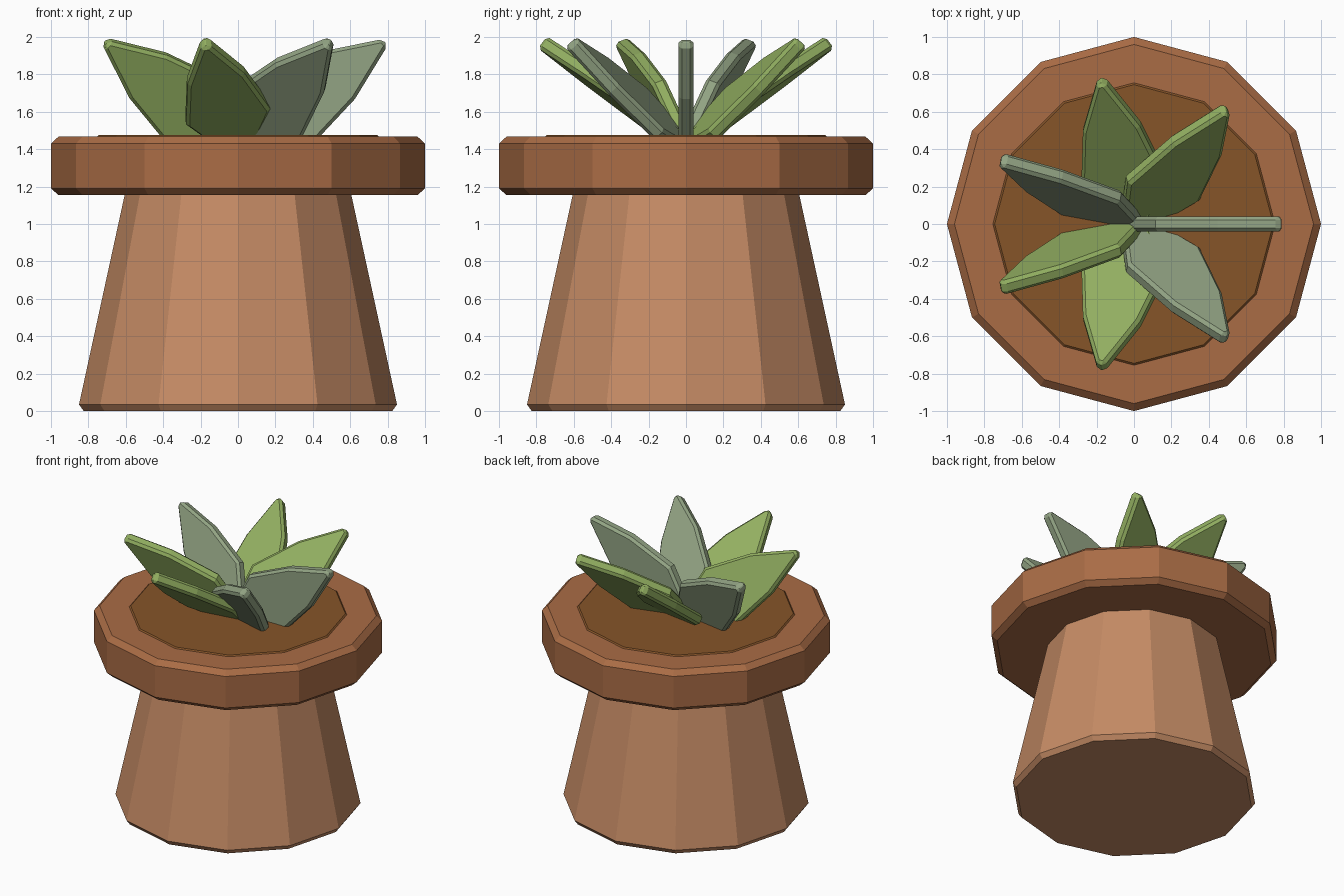
import bpy, bmesh, math
from mathutils import Matrix

if "Cube" in bpy.data.objects:
    bpy.data.objects.remove(bpy.data.objects["Cube"])


def material(name, rgb):
    m = bpy.data.materials.new(name)
    m.diffuse_color = (*rgb, 1)
    m.use_nodes = True
    m.node_tree.nodes["Principled BSDF"].inputs["Base Color"].default_value = m.diffuse_color
    return m


def finish(name, bm, mat):
    bmesh.ops.recalc_face_normals(bm, faces=bm.faces)
    mesh = bpy.data.meshes.new(name)
    bm.to_mesh(mesh)
    bm.free()
    mesh.materials.append(mat)
    ob = bpy.data.objects.new(name, mesh)
    bpy.context.collection.objects.link(ob)
    return ob


def turned(name, profile, mat, sides=12):
    """Closed faceted solid from (radius, z) points, bottom to top."""
    bm = bmesh.new()
    rings = [[bm.verts.new((r * math.cos(math.tau * i / sides),
                            r * math.sin(math.tau * i / sides), z))
              for i in range(sides)] for r, z in profile]
    for lo, hi in zip(rings, rings[1:]):
        for i in range(sides):
            j = (i + 1) % sides
            bm.faces.new((lo[i], lo[j], hi[j], hi[i]))
    bm.faces.new(rings[0][::-1])
    bm.faces.new(rings[-1])
    return finish(name, bm, mat)


clay = material("clay", (0.56, 0.26, 0.13))
dark_clay = material("dark_clay", (0.40, 0.15, 0.06))
earth = material("earth", (0.24, 0.09, 0.022))
green = material("green", (0.29, 0.43, 0.12))
sage = material("sage", (0.29, 0.37, 0.23))

# Pot body, rim and soil
turned("pot_body", [(0.825, 0), (0.85, 0.035), (0.605, 1.16), (0.595, 1.2)], clay)
turned("pot_rim", [(0.96, 1.155), (1, 1.19), (1, 1.43), (0.96, 1.467)], dark_clay)
turned("soil", [(0.755, 1.4), (0.755, 1.467), (0.745, 1.475)], earth)

# Leaves: one flat blade tipped outwards in seven directions
HALF = [(0.08, 0), (0.23, 0.30), (0.155, 0.655), (0.022, 0.96)]
OUTLINE = HALF + [(-u, s) for u, s in reversed(HALF)]
COUNT, TILT, THICK = 7, 0.96, 0.08

for k in range(COUNT):
    bm = bmesh.new()
    face = bm.faces.new([bm.verts.new((u, -THICK / 2, s)) for u, s in OUTLINE])
    ext = bmesh.ops.extrude_face_region(bm, geom=[face], use_keep_orig=True)
    moved = [g for g in ext["geom"] if isinstance(g, bmesh.types.BMVert)]
    bmesh.ops.translate(bm, vec=(0, THICK, 0), verts=moved)
    a = math.tau * k / COUNT
    leaf = finish(f"leaf_{k + 1}", bm, sage if k % 3 == 0 else green)
    leaf.matrix_world = (Matrix.Translation((0, 0, 1.42)) @ Matrix.Rotation(a, 4, 'Z')
                         @ Matrix.Rotation(TILT, 4, 'Y') @ Matrix.Rotation(-a, 4, 'Z'))
    bevel = leaf.modifiers.new("soft_edge", 'BEVEL')
    bevel.width = 0.018
    bevel.segments = 1
    bevel.limit_method = 'ANGLE'
    bevel.angle_limit = math.radians(60)
